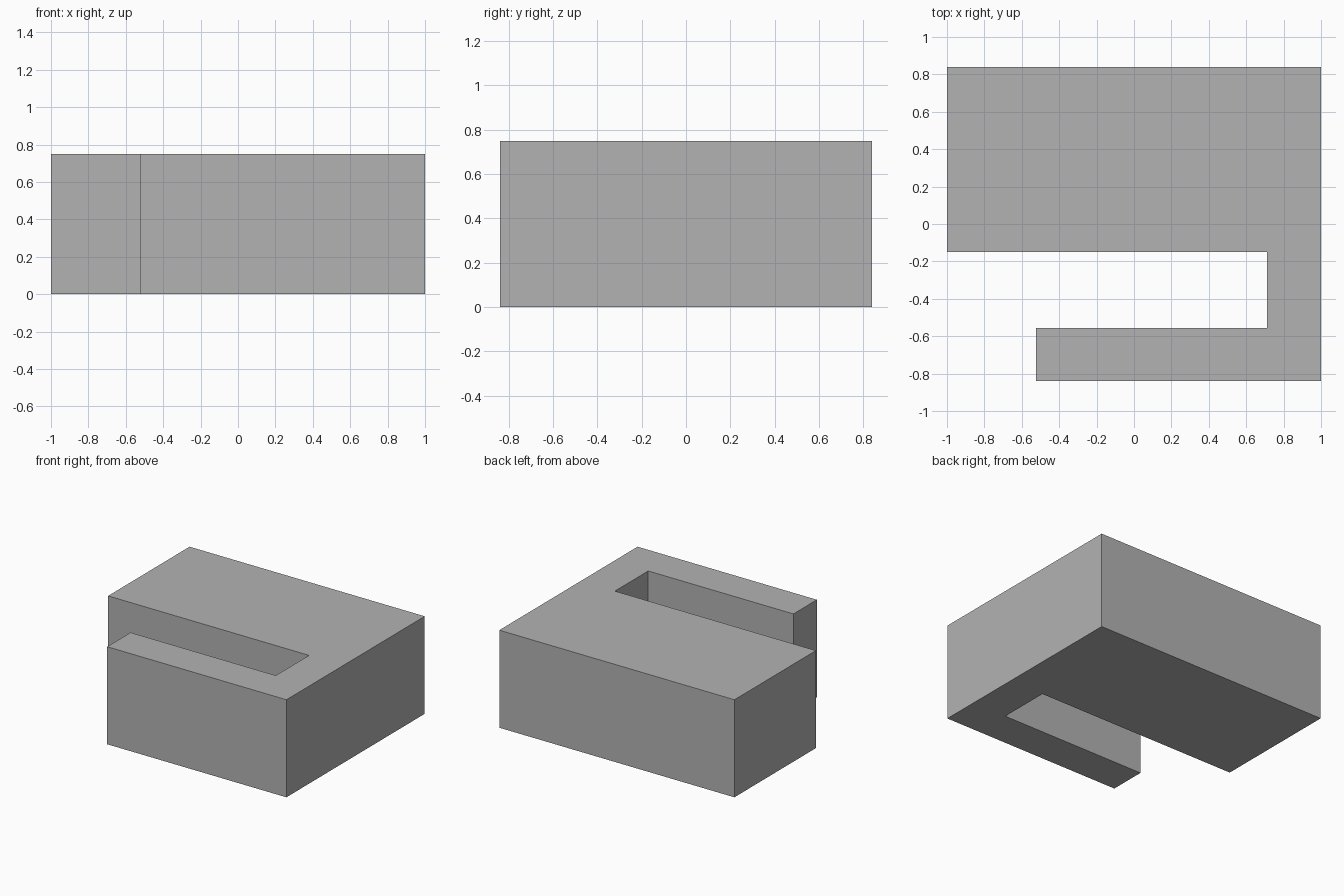
import bpy
import bmesh

cube = bpy.data.objects.get("Cube")
if cube:
    bpy.data.objects.remove(cube, do_unlink=True)

HEIGHT = 0.75
GREY = (0.45, 0.45, 0.45, 1)

# Plain grey material
mat = bpy.data.materials.new("grey")
mat.use_nodes = True
mat.diffuse_color = GREY
mat.node_tree.nodes["Principled BSDF"].inputs["Base Color"].default_value = GREY

# Hooked block: wide body, side wall and short front arm in one outline
outline = [(-1, 0.84), (-1, -0.15), (0.71, -0.15), (0.71, -0.555),
           (-0.525, -0.555), (-0.525, -0.84), (1, -0.84), (1, 0.84)]

bm = bmesh.new()
base = bm.faces.new([bm.verts.new((x, y, 0)) for x, y in outline])
top = bmesh.ops.extrude_face_region(bm, geom=[base], use_keep_orig=True)["geom"]
bmesh.ops.translate(bm, vec=(0, 0, HEIGHT),
                    verts=[v for v in top if isinstance(v, bmesh.types.BMVert)])
bmesh.ops.recalc_face_normals(bm, faces=bm.faces)

mesh = bpy.data.meshes.new("hooked_block")
bm.to_mesh(mesh)
bm.free()
mesh.materials.append(mat)
block = bpy.data.objects.new("hooked_block", mesh)
bpy.context.collection.objects.link(block)
